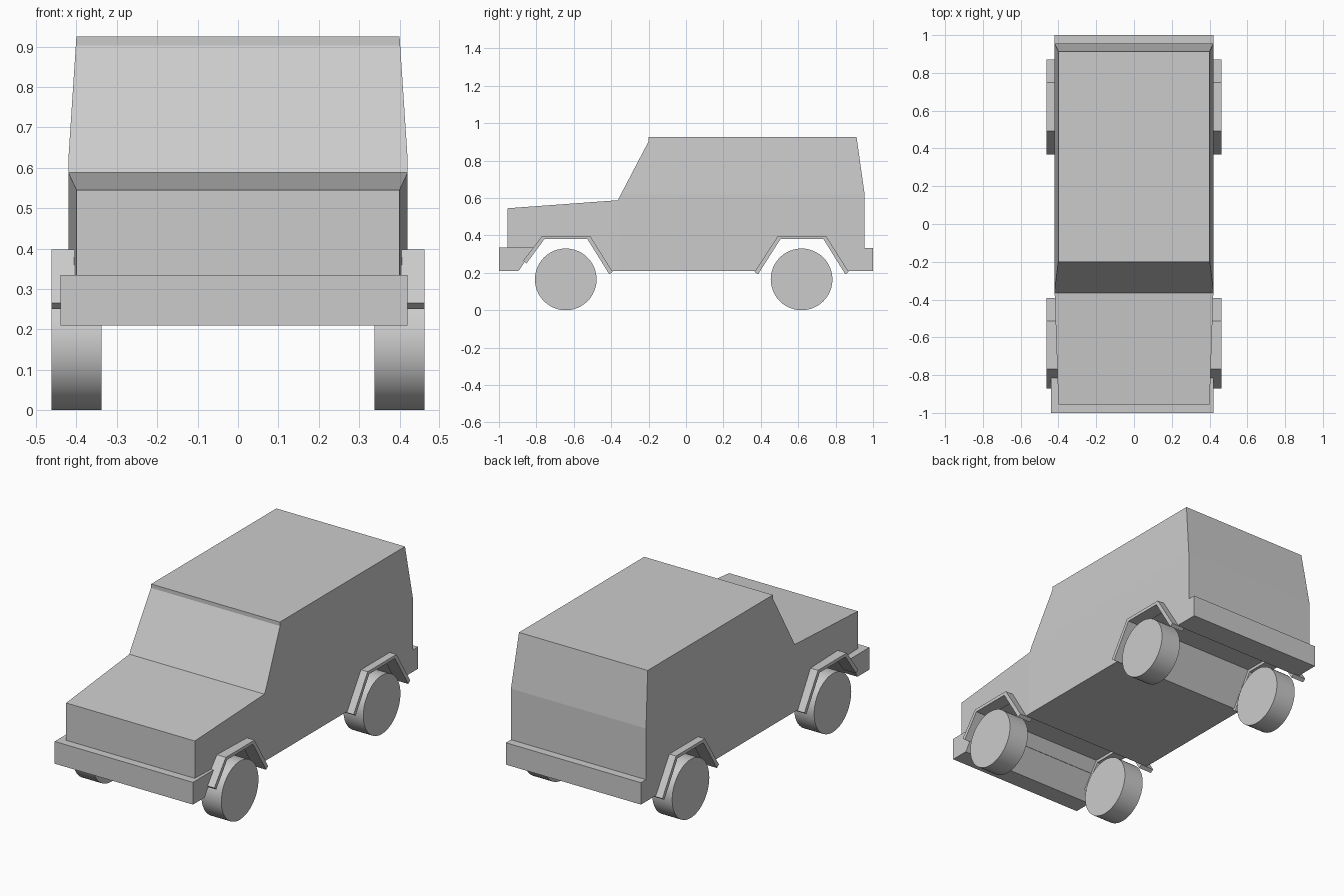
import bpy, bmesh, math
from mathutils import Vector

cube = bpy.data.objects.get("Cube")
if cube:
    bpy.data.objects.remove(cube, do_unlink=True)

grey = bpy.data.materials.new("plain_grey")
grey.use_nodes = True
COLOUR = (0.6, 0.6, 0.6, 1)
grey.diffuse_color = COLOUR
grey.node_tree.nodes["Principled BSDF"].inputs["Base Color"].default_value = COLOUR


def finish(bm, name):
    bmesh.ops.recalc_face_normals(bm, faces=bm.faces[:])
    mesh = bpy.data.meshes.new(name)
    bm.to_mesh(mesh)
    bm.free()
    mesh.materials.append(grey)
    obj = bpy.data.objects.new(name, mesh)
    bpy.context.collection.objects.link(obj)
    return obj


def prism(profile, x0, x1):
    """Extrude a (y, z) outline between two x positions."""
    bm = bmesh.new()
    face = bm.faces.new([bm.verts.new((x0, y, z)) for y, z in profile])
    side = bmesh.ops.extrude_face_region(bm, geom=[face])["geom"]
    moved = [v for v in side if isinstance(v, bmesh.types.BMVert)]
    bmesh.ops.translate(bm, verts=moved, vec=(x1 - x0, 0, 0))
    return bm


# Body shell: side outline with both wheel arches cut right across
WAIST, COWL, ROOF, NOSE = 0.62, -0.365, 0.925, -0.955
outline = [
    (NOSE, 0.335), (NOSE, 0.545), (COWL, 0.588), (-0.2, 0.903), (-0.2, ROOF),
    (0.912, ROOF), (0.955, WAIST), (0.955, 0.333), (1, 0.333), (1, 0.21),
    (0.86, 0.21), (0.745, 0.396), (0.495, 0.396), (0.377, 0.21),
    (-0.397, 0.21), (-0.515, 0.396), (-0.765, 0.396), (-0.808, 0.335),
]
body = prism(outline, -0.42, 0.42)
for point, normal in (((0, 0, WAIST), (0, 0, 1)), ((0, COWL, 0), (0, 1, 0))):
    bmesh.ops.bisect_plane(body, geom=body.verts[:] + body.edges[:] + body.faces[:],
                           dist=1e-5, plane_co=Vector(point), plane_no=Vector(normal))
# Lean the cabin sides inward and narrow the bonnet towards the nose
for v in body.verts:
    inset = 0.0
    if v.co.z > WAIST:
        inset = 0.02 * (v.co.z - WAIST) / (ROOF - WAIST)
    elif v.co.y < COWL:
        inset = 0.02 * (COWL - v.co.y) / (COWL - NOSE)
    v.co.x -= math.copysign(inset, v.co.x)
finish(body, "body")

# Front bumper, wrapping a little wider on the right
finish(prism([(-1, 0.21), (-1, 0.335), (-0.81, 0.335), (-0.895, 0.21)], -0.44, 0.42),
       "front_bumper")

# Bent wheel arch strips: outer line, then the inner line back
front_arch = [(-0.87, 0.265), (-0.768, 0.398), (-0.513, 0.398), (-0.392, 0.205),
              (-0.41, 0.192), (-0.527, 0.38), (-0.757, 0.38), (-0.853, 0.25)]
rear_arch = [(0.367, 0.205), (0.492, 0.398), (0.748, 0.398), (0.87, 0.205),
             (0.852, 0.192), (0.735, 0.38), (0.505, 0.38), (0.385, 0.192)]

RADIUS = 0.165
for side, s in (("left", 1), ("right", -1)):
    for end, arch, axle in (("front", front_arch, -0.643), ("rear", rear_arch, 0.618)):
        finish(prism(arch, s * 0.38, s * 0.462), f"{end}_{side}_arch")
        # Wheel
        bpy.ops.mesh.primitive_cylinder_add(vertices=48, radius=RADIUS, depth=0.124,
                                            location=(s * 0.4, axle, RADIUS),
                                            rotation=(0, math.pi / 2, 0))
        wheel = bpy.context.object
        wheel.name = f"{end}_{side}_wheel"
        wheel.data.materials.append(grey)
        bpy.ops.object.shade_smooth_by_angle(angle=math.radians(35))
